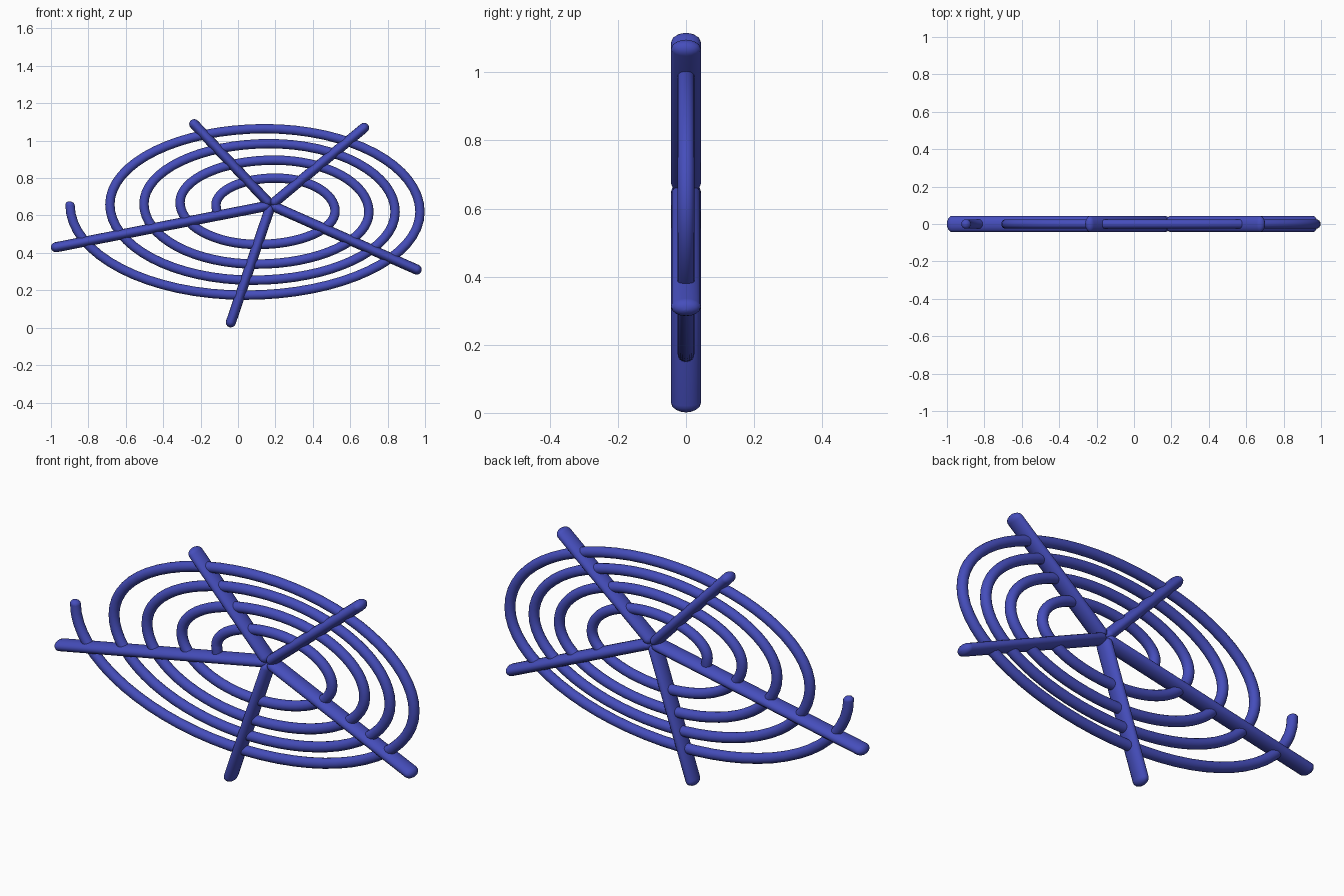
import bpy, math

if "Cube" in bpy.data.objects:
    bpy.data.objects.remove(bpy.data.objects["Cube"])

mat = bpy.data.materials.new("blue_silk")
mat.diffuse_color = (0.06, 0.075, 0.5, 1)
mat.use_nodes = True
mat.node_tree.nodes["Principled BSDF"].inputs["Base Color"].default_value = mat.diffuse_color


def rounded(points, r, cap):
    """Give a path of (x, z) points rounded ends as (x, z, radius)."""
    def end(p, q):
        d = math.hypot(q[0] - p[0], q[1] - p[1])
        ux, uz = (q[0] - p[0]) / d, (q[1] - p[1]) / d
        out = []
        for a in (0.12, 0.4, 0.8, 1.2, math.pi / 2):
            s = cap * (1 - math.cos(a))
            out.append((p[0] + ux * s, p[1] + uz * s, r * math.sin(a)))
        return out
    mid = [(x, z, r) for x, z in points[1:-1]]
    return end(points[0], points[1]) + mid + end(points[-1], points[-2])[::-1]


def tube(name, points, depth_scale=1.0):
    cu = bpy.data.curves.new(name, 'CURVE')
    cu.dimensions = '3D'
    cu.bevel_depth = 1.0
    cu.bevel_resolution = 6
    cu.use_fill_caps = True
    sp = cu.splines.new('POLY')
    sp.points.add(len(points) - 1)
    for p, (x, z, r) in zip(sp.points, points):
        p.co = (x, 0, z, 1)
        p.radius = r
    ob = bpy.data.objects.new(name, cu)
    bpy.context.collection.objects.link(ob)
    ob.scale.y = depth_scale
    bpy.ops.object.select_all(action='DESELECT')
    ob.select_set(True)
    bpy.context.view_layer.objects.active = ob
    bpy.ops.object.convert(target='MESH')
    ob = bpy.context.object
    bpy.ops.object.transform_apply(location=False, rotation=False, scale=True)
    ob.data.materials.clear()
    ob.data.materials.append(mat)
    bpy.ops.object.shade_smooth_by_angle(angle=math.radians(50))


# Spokes: oval rods radiating from the hub
hub = (0.176, 0.655)
tips = [(-1.0, 0.425), (-0.253, 1.108), (0.695, 1.086), (0.98, 0.30), (-0.047, 0.003)]
for i, tip in enumerate(tips):
    mid = ((hub[0] + tip[0]) / 2, (hub[1] + tip[1]) / 2)
    tube(f"web_spoke_{i + 1}", rounded([hub, mid, tip], 0.027, 0.028), 0.044 / 0.027)

# Spiral thread: cosine blend between successive left/right and top/bottom extremes
xs = [-0.118, 0.519, -0.31, 0.70, -0.503, 0.84, -0.685, 0.973, -0.898]
zs = [0.51, 0.80, 0.445, 0.896, 0.34, 0.984, 0.254, 1.064, 0.174, 1.14]


def blend(vals, t):
    i = min(int(t), len(vals) - 2)
    return vals[i] + (vals[i + 1] - vals[i]) * (1 - math.cos(math.pi * (t - i))) / 2


N = 32
path = [(-0.108, 0.585)]
path += [(blend(xs, k / N), blend(zs, k / N + 0.5)) for k in range(8 * N + 1)]
path.append((-0.895, 0.675))
tube("web_spiral", rounded(path, 0.025, 0.018))
